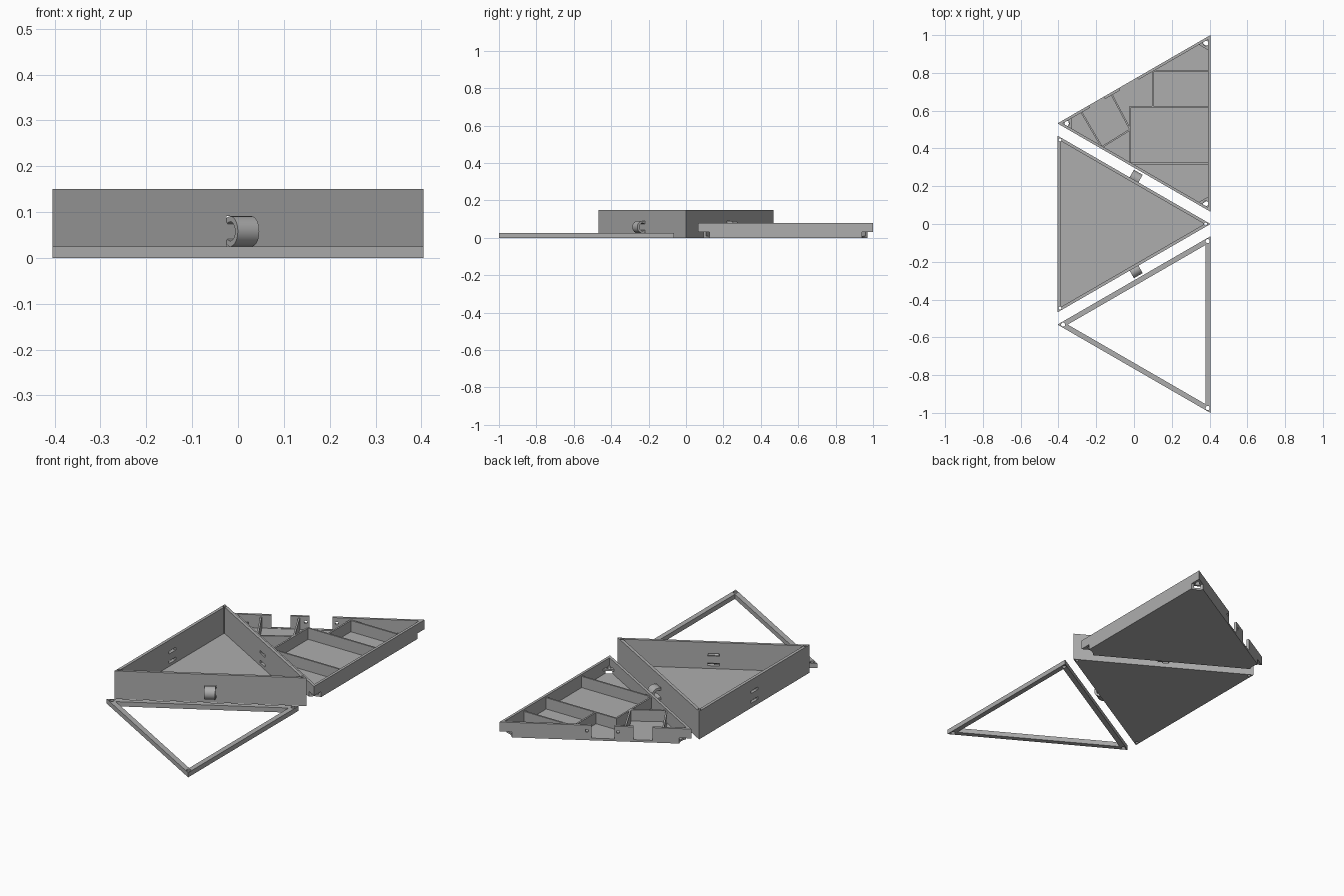
import bpy, bmesh, math
from mathutils import Matrix, Vector

cube = bpy.data.objects.get("Cube")
if cube:
    bpy.data.objects.remove(cube, do_unlink=True)

grey = bpy.data.materials.new("plain grey")
grey.use_nodes = True
grey.diffuse_color = (0.42, 0.42, 0.42, 1)
grey.node_tree.nodes["Principled BSDF"].inputs["Base Color"].default_value = (0.42, 0.42, 0.42, 1)

R = 0.54          # centre to corner of every triangle
parts = []


def prism(name, pts, z0, z1, matrix=None):
    """Extrude a flat outline from z0 to z1."""
    bm = bmesh.new()
    low = [bm.verts.new((x, y, z0)) for x, y in pts]
    high = [bm.verts.new((x, y, z1)) for x, y in pts]
    bm.faces.new(low[::-1])
    bm.faces.new(high)
    n = len(pts)
    for i in range(n):
        j = (i + 1) % n
        bm.faces.new((low[i], low[j], high[j], high[i]))
    if matrix:
        bm.transform(matrix)
    bmesh.ops.recalc_face_normals(bm, faces=bm.faces)
    mesh = bpy.data.meshes.new(name)
    bm.to_mesh(mesh)
    bm.free()
    mesh.materials.append(grey)
    obj = bpy.data.objects.new(name, mesh)
    bpy.context.collection.objects.link(obj)
    parts.append(obj)
    return obj


def cut(obj, cutter):
    """Subtract the cutter and delete it."""
    mod = obj.modifiers.new("cut", 'BOOLEAN')
    mod.operation = 'DIFFERENCE'
    mod.solver = 'EXACT'
    mod.object = cutter
    bpy.context.view_layer.update()
    graph = bpy.context.evaluated_depsgraph_get()
    mesh = bpy.data.meshes.new_from_object(obj.evaluated_get(graph))
    obj.modifiers.clear()
    obj.data = mesh
    parts.remove(cutter)
    bpy.data.objects.remove(cutter, do_unlink=True)


def ring(centre, radius, turn=0, n=3):
    """Regular outline; three sides by default."""
    return [(centre[0] + radius * math.cos(turn + math.tau * i / n),
             centre[1] + radius * math.sin(turn + math.tau * i / n)) for i in range(n)]


def bar(name, a, b, width, z0, z1):
    """Upright slab along the line from a to b."""
    a, b = Vector(a), Vector(b)
    d = (b - a).normalized()
    s = Vector((-d.y, d.x)) * width / 2
    return prism(name, [a - s, b - s, b + s, a + s], z0, z1)


def drill(obj, centre, turn, dist, radius, z0, z1):
    """Round hole near each of the three corners."""
    for p in ring(centre, R - dist, turn):
        cut(obj, prism("drill", ring(p, radius, 0, 24), z0, z1))


# Open box with corner holes
box_c = (-0.135, 0)
box = prism("box", ring(box_c, R), 0, 0.15)
cut(box, prism("cavity", ring(box_c, R - 0.032), 0.01, 0.2))
drill(box, box_c, 0, 0.026, 0.008, -0.1, 0.2)

# Slots in the middle of each wall, hooks on the two slanted walls
hook_z = 0.058
for angle in (60, 180, 300):
    a = math.radians(angle)
    n = Vector((math.cos(a), math.sin(a), 0))
    side = Vector((n.y, -n.x, 0))
    mid = Vector((*box_c, hook_z)) + n * R / 2
    frame_m = Matrix((n, Vector((0, 0, 1)), side)).transposed().to_4x4()
    frame_m.translation = mid
    for s in (-1, 1):
        v = s * 0.026
        slot = [(-0.03, v - 0.007), (0.02, v - 0.007), (0.02, v + 0.007), (-0.03, v + 0.007)]
        cut(box, prism("slot", slot, -0.029, 0.029, frame_m))
    if angle != 180:
        sweep = [math.radians(-138 + 276 * i / 28) for i in range(29)]
        outer = [(0.013 + 0.033 * math.cos(t), 0.033 * math.sin(t)) for t in sweep]
        inner = [(0.013 + 0.021 * math.cos(t), 0.021 * math.sin(t)) for t in sweep]
        where = "back" if angle == 60 else "front"
        prism(where + "_hook", outer + inner[::-1], -0.027, 0.027, frame_m)

# Flat lid frame
lid_c = (0.135, -0.5325)
lid = prism("lid_frame", ring(lid_c, R, math.pi), 0, 0.025)
cut(lid, prism("opening", ring(lid_c, R - 0.054, math.pi), -0.1, 0.1))
drill(lid, lid_c, math.pi, 0.03, 0.011, -0.1, 0.1)

# Tray with undercut corners
tray_c = (0.135, 0.5325)
tray = prism("tray", ring(tray_c, R, math.pi), 0, 0.08)
cut(tray, prism("cavity", ring(tray_c, R - 0.028, math.pi), 0.01, 0.2))
drill(tray, tray_c, math.pi, 0, 0.06, -0.1, 0.03)


def edge(x):
    """Point on the slanted back wall of the tray."""
    return (x, tray_c[1] + (x + 0.405) * math.tan(math.pi / 6))


# Connector gaps and screw holes in the slanted wall
for x0, x1 in ((-0.24, -0.16), (-0.08, 0.017)):
    cut(tray, bar("gap", edge(x0), edge(x1), 0.05, 0.012, 0.2))
along = Vector((math.cos(math.pi / 6), math.sin(math.pi / 6), 0))
out = Vector((-along.y, along.x, 0))
for x in (-0.095, 0.036):
    m = Matrix((along, Vector((0, 0, 1)), out)).transposed().to_4x4()
    m.translation = Vector((*edge(x), 0.05))
    cut(tray, prism("screw_hole", ring((0, 0), 0.008, 0, 20), -0.03, 0.03, m))

# Corner plates with screw holes
for i, turn in enumerate((math.pi, -math.pi / 3, math.pi / 3)):
    d = Vector((math.cos(turn), math.sin(turn)))
    plate_c = Vector(tray_c) + d * (R - 0.015 - 0.04)
    plate = prism("corner_plate_%d" % (i + 1), ring(plate_c, 0.04, turn), 0.03, 0.04)
    hole = Vector(tray_c) + d * (R - 0.05)
    cut(plate, prism("drill", ring(hole, 0.014, 0, 24), 0, 0.1))

# Straight and slanted dividers inside the tray
dividers = [((-0.02, 0.32), (0.398, 0.32)), ((-0.02, 0.62), (0.398, 0.62)),
            ((0.10, 0.81), (0.398, 0.81)), ((-0.02, 0.317), (-0.02, 0.624)),
            ((0.10, 0.617), (0.10, 0.815)), ((-0.28, 0.595), (-0.17, 0.407)),
            ((-0.17, 0.407), (-0.02, 0.50)), ((-0.02, 0.50), (-0.118, 0.685))]
for i, (a, b) in enumerate(dividers):
    bar("divider_%d" % (i + 1), a, b, 0.009, 0.005, 0.07)

# Smooth the round surfaces, keep the edges sharp
bpy.ops.object.select_all(action='DESELECT')
for obj in parts:
    obj.select_set(True)
bpy.context.view_layer.objects.active = box
bpy.ops.object.shade_smooth_by_angle(angle=math.radians(30))
